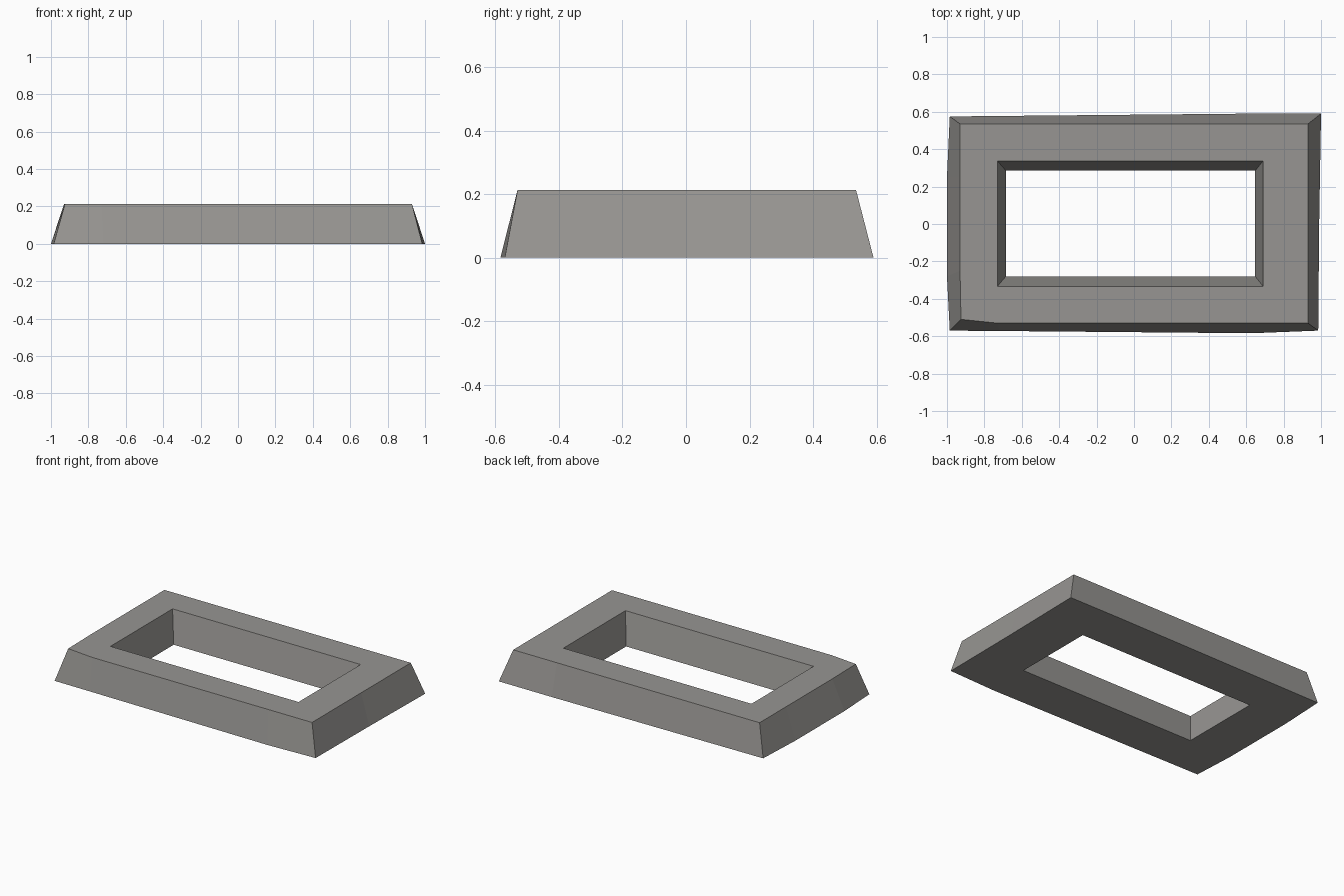
import bpy
import bmesh

if "Cube" in bpy.data.objects:
    bpy.data.objects.remove(bpy.data.objects["Cube"])

HEIGHT = 0.213

stone = bpy.data.materials.new("warm grey stone")
stone.diffuse_color = (0.31, 0.302, 0.288, 1.0)
stone.use_nodes = True
stone.node_tree.nodes["Principled BSDF"].inputs["Base Color"].default_value = stone.diffuse_color

# Outlines, counter-clockwise from the front left corner (slightly worn edges)
outer_bottom = [(-.985, -.57), (-.72, -.572), (.63, -.584), (.985, -.57),
                (.99, .0), (1.0, .59), (.6, .59), (-.985, .575), (-1.0, .25), (-1.0, -.28)]
outer_top = [(-.925, -.51), (-.73, -.53), (.6, -.53), (.93, -.53),
             (.93, .0), (.93, .535), (.6, .535), (-.93, .535), (-.93, .25), (-.93, -.25)]
hole_bottom = [(-.685, -.28), (.648, -.28), (.648, .285), (-.685, .285)]
hole_top = [(-.73, -.333), (.69, -.333), (.69, .337), (-.73, .337)]

bm = bmesh.new()


def ring(points, z):
    verts = [bm.verts.new((x, y, z)) for x, y in points]
    n = len(verts)
    edges = [bm.edges.new((verts[i], verts[(i + 1) % n])) for i in range(n)]
    return verts, edges


def wall(low, high):
    n = len(low)
    for i in range(n):
        j = (i + 1) % n
        bm.faces.new((low[i], low[j], high[j], high[i]))


ob, ob_e = ring(outer_bottom, 0)
ot, ot_e = ring(outer_top, HEIGHT)
hb, hb_e = ring(hole_bottom, 0)
ht, ht_e = ring(hole_top, HEIGHT)

# Sloped outer sides and hole sides
wall(ob, ot)
wall(hb, ht)

# Flat rim on top and underside
bmesh.ops.triangle_fill(bm, edges=ot_e + ht_e, use_beauty=True, normal=(0, 0, 1))
bmesh.ops.triangle_fill(bm, edges=ob_e + hb_e, use_beauty=True, normal=(0, 0, -1))
bmesh.ops.recalc_face_normals(bm, faces=bm.faces[:])

mesh = bpy.data.meshes.new("stone_frame")
bm.to_mesh(mesh)
bm.free()
mesh.materials.append(stone)
frame = bpy.data.objects.new("stone_frame", mesh)
bpy.context.collection.objects.link(frame)
